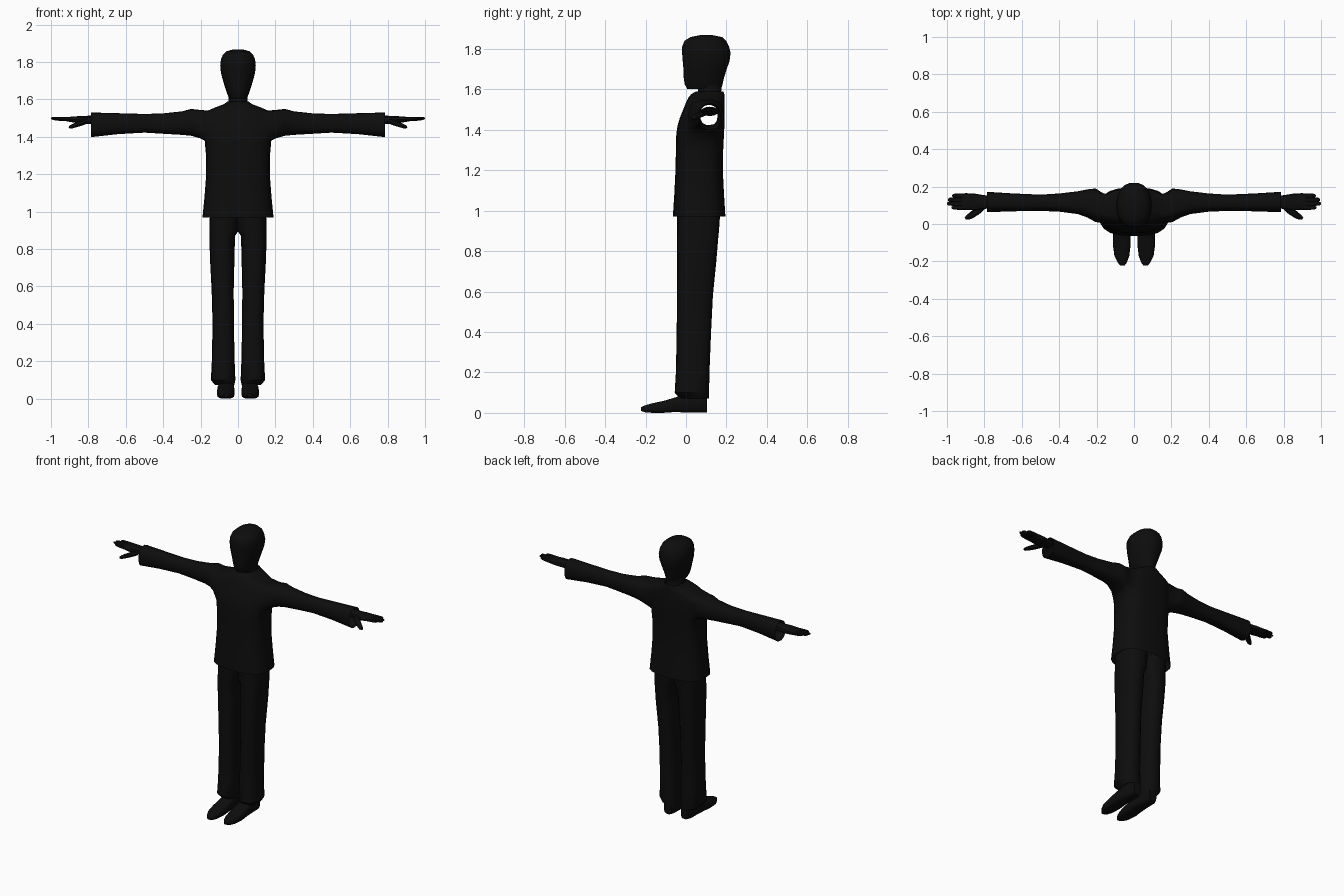
import bpy, bmesh, math
from mathutils import Vector

if "Cube" in bpy.data.objects:
    bpy.data.objects.remove(bpy.data.objects["Cube"])

black = bpy.data.materials.new("matte black")
black.diffuse_color = (0.004, 0.004, 0.004, 1)
black.use_nodes = True
black.node_tree.nodes["Principled BSDF"].inputs["Base Color"].default_value = black.diffuse_color


def curve(t, e):
    """Superellipse point: e=1 is round, smaller is boxier."""
    c, s = math.cos(t), math.sin(t)
    return math.copysign(abs(c) ** e, c), math.copysign(abs(s) ** e, s)


def ring(bm, center, u, v, n, e):
    pts = [curve(2 * math.pi * i / n, e) for i in range(n)]
    return [bm.verts.new(Vector(center) + Vector(u) * a + Vector(v) * b) for a, b in pts]


def join(bm, a, b):
    n = len(a)
    return [bm.faces.new((a[i], a[(i + 1) % n], b[(i + 1) % n], b[i])) for i in range(n)]


def finish(bm, name, angle=40):
    bmesh.ops.recalc_face_normals(bm, faces=bm.faces[:])
    me = bpy.data.meshes.new(name)
    bm.to_mesh(me)
    bm.free()
    me.materials.append(black)
    ob = bpy.data.objects.new(name, me)
    bpy.context.collection.objects.link(ob)
    bpy.ops.object.select_all(action='DESELECT')
    ob.select_set(True)
    bpy.context.view_layer.objects.active = ob
    bpy.ops.object.shade_smooth_by_angle(angle=math.radians(angle))
    return ob


def loft(name, sections, n=16, e=0.85, caps=(True, True)):
    """Sections are (center, half axis u, half axis v)."""
    bm = bmesh.new()
    rings = [ring(bm, c, u, v, n, e) for c, u, v in sections]
    for a, b in zip(rings, rings[1:]):
        join(bm, a, b)
    if caps[0]:
        bm.faces.new(rings[0])
    if caps[1]:
        bm.faces.new(rings[-1])
    return finish(bm, name)


def level(z, x0, x1, y0, y1):
    """Horizontal section from its extents."""
    return ((x0 + x1) / 2, (y0 + y1) / 2, z), ((x1 - x0) / 2, 0, 0), (0, (y1 - y0) / 2, 0)


# Jacket: hollow body open at hem and collar, sleeves grown from the armholes
bm = bmesh.new()
body = [(0.97, .19, -.065, .195), (1.08, .179, -.058, .188), (1.2, .17, -.052, .182),
        (1.3, .171, -.05, .184), (1.38, .178, -.048, .188), (1.42, .18, -.042, .19),
        (1.46, .178, -.03, .191), (1.50, .172, -.014, .191), (1.54, .162, .002, .19),
        (1.56, .115, .012, .19), (1.575, .075, .025, .19), (1.59, .055, .05, .185)]
rings = [ring(bm, *level(z, -h, h, a, b), 20, 0.72) for z, h, a, b in body]
bands = [join(bm, a, b) for a, b in zip(rings, rings[1:])]
holes = {1: [], -1: []}
for band in bands[4:8]:
    holes[1] += [band[i] for i in (18, 19, 0, 1)]
    holes[-1] += [band[i] for i in (8, 9, 10, 11)]
# sleeve stations: x, y front, y back, z bottom, z top
sleeve = [(.205, .01, .19, 1.392, 1.545), (.25, .035, .185, 1.405, 1.55),
          (.30, .053, .175, 1.41, 1.537), (.40, .066, .163, 1.416, 1.526),
          (.50, .07, .157, 1.422, 1.523), (.64, .068, .163, 1.414, 1.527),
          (.785, .063, .172, 1.398, 1.531)]
for side, faces in holes.items():
    edges = {ed for f in faces for ed in f.edges}
    rim = {v for ed in edges if sum(f in faces for f in ed.link_faces) == 1 for v in ed.verts}
    bmesh.ops.delete(bm, geom=faces, context='FACES_ONLY')
    inner = [v for v in bm.verts if not v.link_faces]
    bmesh.ops.delete(bm, geom=inner, context='VERTS')
    rim = [v for v in rim if v.is_valid]
    cy = sum(v.co.y for v in rim) / len(rim)
    rim.sort(key=lambda v: math.atan2(v.co.z - 1.46, v.co.y - cy))
    angles = [math.atan2(v.co.z - 1.46, v.co.y - cy) for v in rim]
    last = rim
    for x, y0, y1, z0, z1 in sleeve:
        new = []
        for t in angles:
            a, b = curve(t, 0.85)
            new.append(bm.verts.new((side * x, (y0 + y1) / 2 + a * (y1 - y0) / 2,
                                     (z0 + z1) / 2 + b * (z1 - z0) / 2)))
        join(bm, last, new)
        last = new
loose = [ed for ed in bm.edges if not ed.link_faces]
bmesh.ops.delete(bm, geom=loose, context='EDGES')
finish(bm, "jacket", 60)

# Head and neck
loft("head", [level(*s) for s in [
    (1.602, -.045, .045, .005, .175), (1.625, -.056, .056, -.008, .182),
    (1.66, -.068, .068, -.013, .19), (1.70, -.08, .08, -.014, .203),
    (1.74, -.091, .091, -.018, .217), (1.78, -.095, .095, -.021, .222),
    (1.815, -.091, .091, -.02, .213), (1.84, -.08, .08, -.008, .2),
    (1.858, -.06, .06, .02, .18), (1.868, -.025, .025, .07, .13)]], 18, 0.88)
loft("neck", [level(*s) for s in [
    (1.545, -.06, .06, .05, .18), (1.58, -.052, .052, .058, .175),
    (1.63, -.05, .05, .06, .178)]], 14, 0.95, (False, False))

for side, tag in ((1, "left"), (-1, "right")):
    def flip(s):
        (c, u, v) = s
        return (c[0] * side, c[1], c[2]), u, v

    # Trouser leg with a flared, open hem
    loft(tag + "_trouser_leg", [flip(level(*s)) for s in [
        (.072, .02, .122, -.03, .113), (.10, .014, .145, -.056, .114),
        (.2, .018, .14, -.05, .116), (.4, .022, .136, -.046, .124),
        (.58, .023, .141, -.045, .133), (.75, .019, .15, -.044, .15),
        (.87, .016, .153, -.044, .16), (.90, -.004, .153, -.045, .163),
        (1.0, -.004, .15, -.045, .17)]], 16, 0.75, (False, False))

    # Shoe, lofted from heel to toe: y, x inner, x outer, z bottom, z top
    loft(tag + "_shoe", [flip((((a + b) / 2, y, (z0 + z1) / 2),
                               ((b - a) / 2, 0, 0), (0, 0, (z1 - z0) / 2)))
                         for y, a, b, z0, z1 in [
        (.105, .035, .09, .002, .085), (.085, .024, .102, .0, .1),
        (.01, .022, .104, .0, .1), (-.05, .018, .112, .004, .078),
        (-.11, .018, .113, .0, .06), (-.17, .025, .105, .0, .047),
        (-.205, .038, .088, .003, .037), (-.222, .05, .074, .01, .028)]], 14, 0.6)

    # Palm, starting inside the cuff: x, y front, y back, z bottom, z top
    loft(tag + "_palm", [((side * x, (a + b) / 2, (z0 + z1) / 2),
                          (0, (b - a) / 2, 0), (0, 0, (z1 - z0) / 2))
                         for x, a, b, z0, z1 in [
        (.77, .085, .15, 1.468, 1.514), (.80, .08, .154, 1.468, 1.513),
        (.85, .073, .162, 1.472, 1.511), (.90, .075, .165, 1.48, 1.507),
        (.92, .079, .162, 1.484, 1.505)]], 12, 0.8)

    # Fingers
    for i, (y, tip) in enumerate([(.088, .975), (.109, 1.0), (.13, .995), (.151, .972)]):
        loft(f"{tag}_finger_{i + 1}", [((side * x, y, z), (0, w, 0), (0, 0, h))
                                      for x, w, h, z in [
            (.895, .0125, .011, 1.494), (tip - .04, .0125, .01, 1.496),
            (tip - .01, .0105, .008, 1.498), (tip, .005, .004, 1.499)]], 8, 1)

    # Thumb
    loft(tag + "_thumb", [((side * x, y, z), (side * .6 * r, .8 * r, 0), (0, 0, r * .8))
                          for x, y, z, r in [
        (.81, .095, 1.485, .02), (.84, .068, 1.474, .02), (.87, .046, 1.463, .017),
        (.89, .034, 1.455, .014), (.902, .028, 1.451, .006)]], 8, 1)
